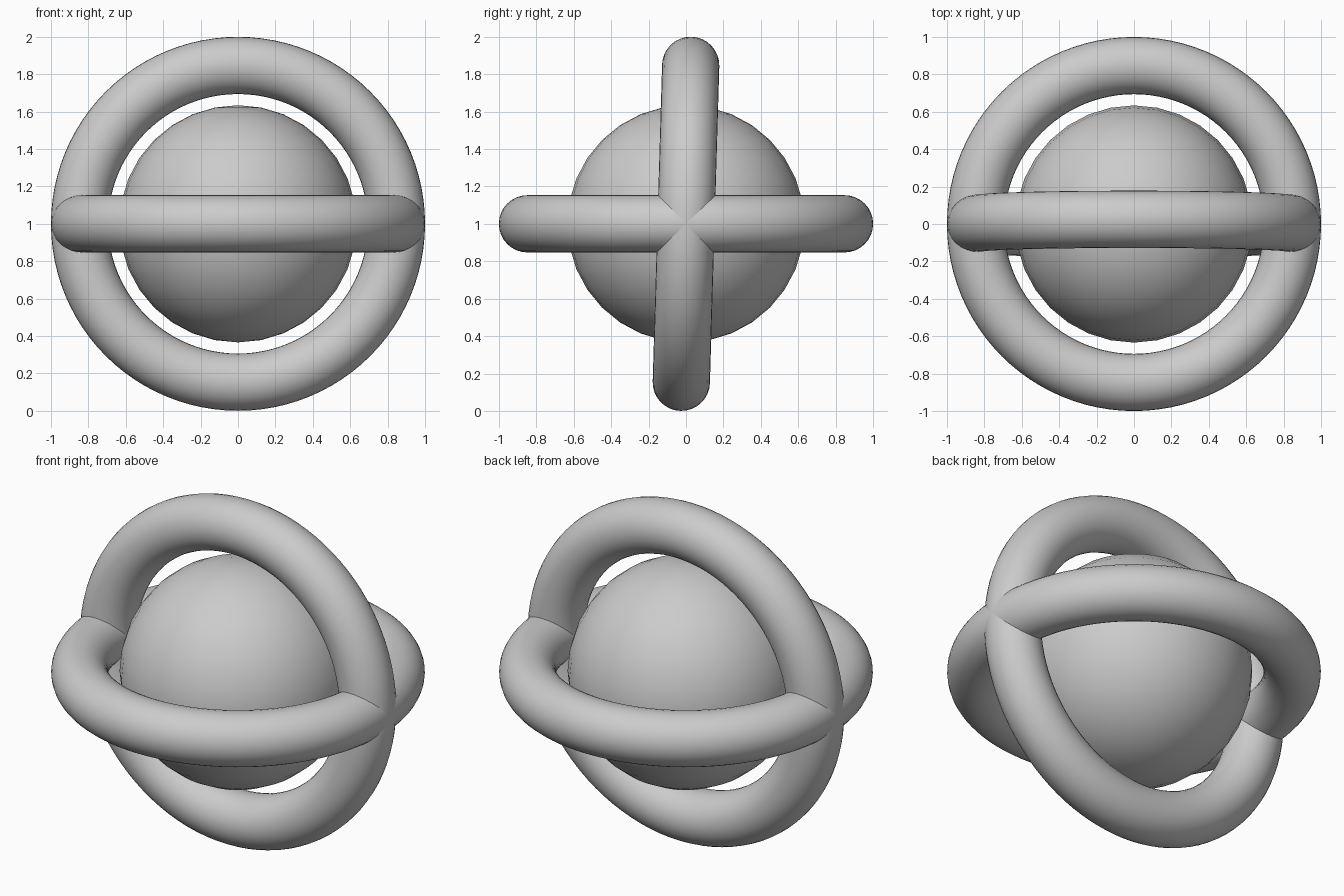
import bpy, math

if "Cube" in bpy.data.objects:
    bpy.data.objects.remove(bpy.data.objects["Cube"])

grey = bpy.data.materials.new("plain_grey")
grey.diffuse_color = (0.6, 0.6, 0.6, 1)
grey.use_nodes = True
grey.node_tree.nodes["Principled BSDF"].inputs["Base Color"].default_value = grey.diffuse_color


def finish(name):
    ob = bpy.context.object
    ob.name = name
    ob.data.materials.append(grey)
    bpy.ops.object.shade_smooth()


def ring(name, tilt):
    bpy.ops.mesh.primitive_torus_add(
        location=(0, 0, 1), rotation=(math.radians(tilt), 0, 0),
        major_radius=0.847, minor_radius=0.153,
        major_segments=96, minor_segments=32)
    finish(name)


# Central ball
bpy.ops.mesh.primitive_uv_sphere_add(segments=32, ring_count=16,
                                     radius=0.634, location=(0, 0, 1))
finish("core_ball")

# Two crossing rings; the upright one leans slightly backwards
ring("level_ring", 0)
ring("upright_ring", 88.3)
